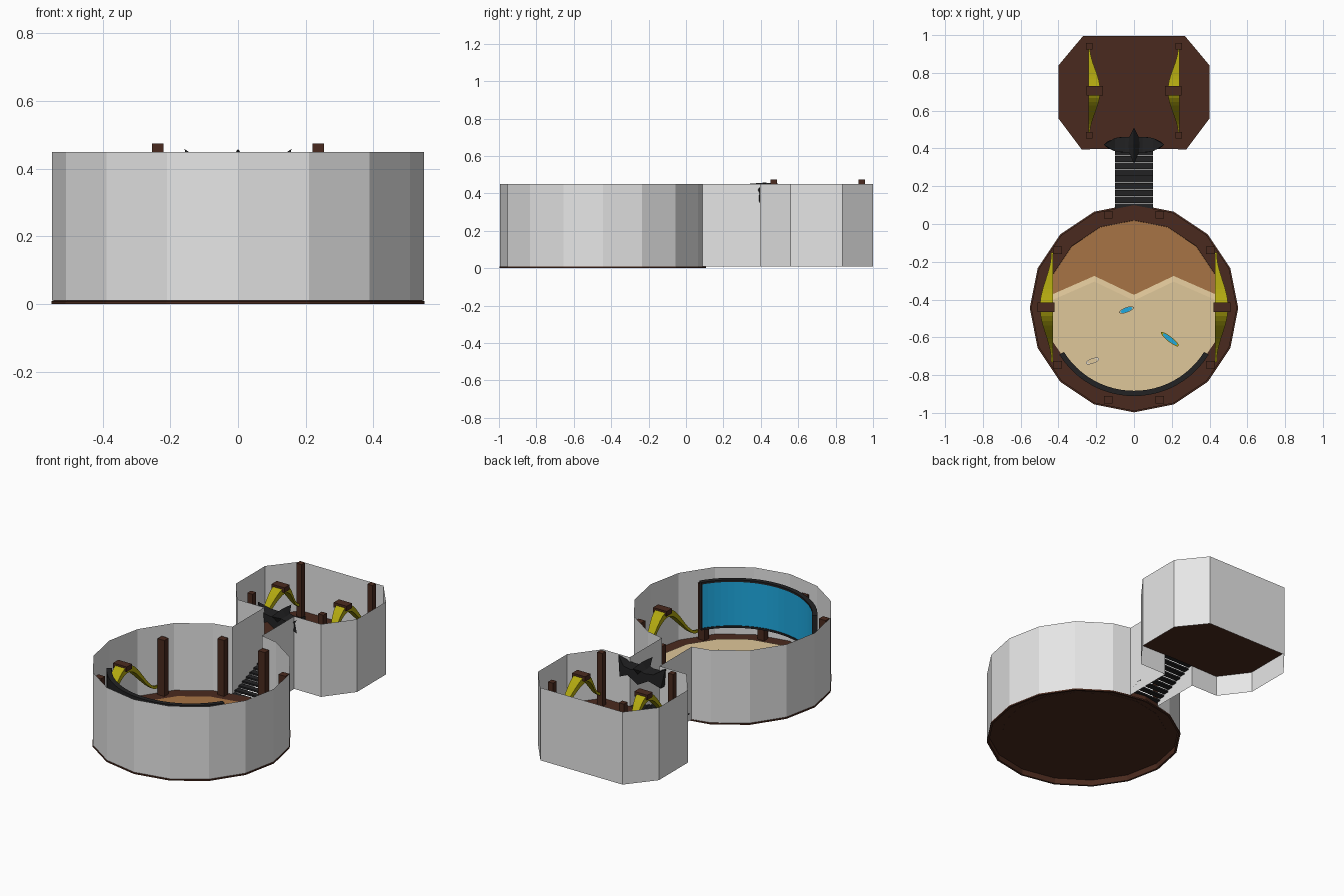
import bpy, bmesh, math
from mathutils import Vector

if "Cube" in bpy.data.objects:
    bpy.data.objects.remove(bpy.data.objects["Cube"])

def material(name, rgb):
    m = bpy.data.materials.new(name)
    m.diffuse_color = (*rgb, 1)
    m.use_nodes = True
    m.node_tree.nodes["Principled BSDF"].inputs["Base Color"].default_value = m.diffuse_color
    return m

GREY = material("wall grey", (0.79, 0.79, 0.79))
BROWN = material("dark wood", (0.068, 0.023, 0.013))
TAN = material("clay brown", (0.39, 0.175, 0.058))
SAND = material("sand", (0.74, 0.57, 0.32))
YELLOW = material("yellow", (0.44, 0.39, 0.005))
BLUE = material("blue", (0.013, 0.40, 0.75))
BLACK = material("charcoal", (0.016, 0.016, 0.017))
CY = -0.445  # centre of the round room

def build(name, verts, faces, mat):
    me = bpy.data.meshes.new(name)
    me.from_pydata([tuple(v) for v in verts], [], faces)
    bm = bmesh.new()
    bm.from_mesh(me)
    bmesh.ops.recalc_face_normals(bm, faces=bm.faces)
    bm.to_mesh(me)
    bm.free()
    me.materials.append(mat)
    ob = bpy.data.objects.new(name, me)
    bpy.context.collection.objects.link(ob)
    return ob

def loft(name, rings, mat, caps=True, loop=False):
    """Skin a list of equal closed rings of points."""
    n, k = len(rings[0]), len(rings)
    verts = [p for r in rings for p in r]
    faces = [(i * n + j, i * n + (j + 1) % n, (i + 1) % k * n + (j + 1) % n, (i + 1) % k * n + j)
             for i in range(k if loop else k - 1) for j in range(n)]
    if caps and not loop:
        faces += [tuple(range(n)), tuple(range((k - 1) * n, k * n))]
    return build(name, verts, faces, mat)

def prism(name, pts, z0, z1, mat, caps=True):
    return loft(name, [[(x, y, z) for x, y in pts] for z in (z0, z1)], mat, caps)

def box(name, c, s, mat):
    x, y, z = c
    a, b, h = (v / 2 for v in s)
    return prism(name, [(x - a, y - b), (x + a, y - b), (x + a, y + b), (x - a, y + b)], z - h, z + h, mat)

def polar(r, deg, z=None):
    a = math.radians(deg)
    p = (r * math.cos(a), CY + r * math.sin(a))
    return p if z is None else (*p, z)

# Outer wall: round room, corridor and back room as one thin sheet
half = [polar(0.55, -90 + 22.5 * i) for i in range(8)]
half += [(0.1, 0.088), (0.1, 0.395), (0.28, 0.395), (0.405, 0.56), (0.405, 0.838), (0.275, 1.0)]
outline = half + [(-x, y) for x, y in reversed(half) if x > 0.01]
prism("outer_wall", outline, 0.01, 0.45, GREY, caps=False)

# Round room floor with raised rim, hollow underneath
profile = [(0.552, 0), (0.552, 0.008), (0.545, 0.009), (0.545, 0.046),
           (0.465, 0.046), (0.465, 0.035), (0.54, 0.035), (0.54, 0)]
loft("round_room_rim", [[polar(r, 22.5 * i, z) for r, z in profile] for i in range(16)], BROWN, loop=True)
disc = [polar(0.467, 22.5 * i) for i in range(16)]
prism("round_room_base", disc, 0.034, 0.038, BROWN)
prism("clay_floor", [polar(0.464, 22.5 * i) for i in range(16)], 0.038, 0.047, TAN)

# Sand with a zigzag edge
arc = [polar(0.465, 180 + 22.5 * i) for i in range(9)]
zig = [(0.45, -0.375), (0.21, -0.27), (0, -0.37), (-0.21, -0.27), (-0.45, -0.375)]
loft("sand_floor", [[(x, y, 0.046) for x, y in arc + zig],
                    [(x, y, 0.053) for x, y in arc + [(x, y - 0.035) for x, y in zig]]], SAND)

# Back room floor
room = [(0.1, 0.398)] + [(x * 0.99, y) for x, y in half[10:13]] + [(0.27, 0.995)]
prism("back_room_floor", room + [(-x, y) for x, y in reversed(room)], 0.135, 0.155, BROWN)

# Open stair treads
for i in range(9):
    box(f"stair_tread_{i+1}", (0, 0.092 + i * 0.036, 0.04 + i * 0.0133), (0.2, 0.034, 0.01), BLACK)

# Posts
for s, side in ((1, "right"), (-1, "left")):
    for i, (x, y) in enumerate([(0.137, 0.05), (0.405, -0.138), (0.405, -0.745), (0.137, -0.93)]):
        box(f"{side}_round_room_post_{i+1}", (s * x, y, 0.21), (0.045, 0.04, 0.35), BROWN)
    for i, y in enumerate((0.47, 0.94)):
        box(f"{side}_back_room_post_{i+1}", (s * 0.237, y, 0.31), (0.034, 0.034, 0.33), BROWN)

# Yellow arched drapes, each with a wooden clamp
def drape(name, s, edge, bulge, yc, span, z0, z1):
    rings = []
    for i in range(25):
        t = -1 + i / 12
        b = (1 + math.cos(math.pi * t)) / 2
        y, z = yc + span * t, z0 + (z1 - z0) * b
        xa, xb = s * edge, s * (edge + math.copysign(0.008, bulge) + bulge * b)
        h = 0.008 + 0.012 * b
        rings.append([(xa, y, z - h), (xb, y, z - h), (xb, y, z + h), (xa, y, z + h)])
    loft(name + "_drape", rings, YELLOW)
    box(name + "_clamp", (s * (edge + bulge / 2 + math.copysign(0.006, bulge)), yc, z1 + 0.012),
        (abs(bulge) + 0.032, 0.05, 0.03), BROWN)

for s, side in ((1, "right"), (-1, "left")):
    drape(side + "_round_room", s, 0.43, 0.06, -0.44, 0.29, 0.09, 0.305)
    drape(side + "_back_room", s, 0.242, -0.055, 0.705, 0.235, 0.225, 0.415)

# Curved blue screen with a charcoal frame
def arc_bar(name, r0, r1, z0, z1, a0, a1, mat, steps=24):
    rings = []
    for i in range(steps + 1):
        a = a0 + (a1 - a0) * i / steps
        rings.append([polar(r0, a, z0), polar(r1, a, z0), polar(r1, a, z1), polar(r0, a, z1)])
    loft(name, rings, mat)

arc_bar("screen_panel", 0.442, 0.456, 0.14, 0.408, -147.5, -32.5, BLUE)
arc_bar("screen_back", 0.456, 0.465, 0.14, 0.408, -147.5, -32.5, BLACK)
arc_bar("screen_frame_top", 0.438, 0.466, 0.408, 0.42, -148, -32, BLACK)
arc_bar("screen_frame_bottom", 0.438, 0.466, 0.13, 0.142, -148, -32, BLACK)
for name, a in (("left", -148), ("right", -33)):
    arc_bar(f"screen_frame_{name}", 0.438, 0.466, 0.14, 0.41, a, a + 1, BLACK, 1)

# Spiked ornament over the doorway, thinning towards its tips
side = [(0, 0.458), (0.045, 0.415), (0.1, 0.42), (0.158, 0.458), (0.138, 0.34), (0.07, 0.375), (0, 0.335)]
wing = side + [(-x, z) for x, z in reversed(side) if x > 0]
loft("door_ornament", [[(x, 0.42 + k * 0.042 * (1 - (x / 0.16) ** 4), z if z < 0.45 or x else 0.43)
                        for x, z in wing] for k in (-1, 1)], BLACK)
ring = [(0.045, 0.42, 0.4), (0, 0.42, 0.458), (-0.045, 0.42, 0.4), (0, 0.42, 0.355)]
build("door_ornament_spikes", ring + [(0, 0.32, 0.45), (0, 0.51, 0.45)],
      [(i, (i + 1) % 4, t) for i in range(4) for t in (4, 5)], BLACK)

# Small boards lying on the sand
for i, (x, y, length, deg, mats) in enumerate([(-0.04, -0.455, 0.085, 20, (SAND, BLUE)),
                                               (0.19, -0.61, 0.12, -38, (YELLOW, BLUE)),
                                               (-0.22, -0.725, 0.075, 20, (GREY, SAND))]):
    d = Vector((math.cos(math.radians(deg)), math.sin(math.radians(deg))))
    n = Vector((-d.y, d.x))
    for k, (scale, z0, z1) in enumerate(((1, 0.052, 0.062), (0.8, 0.062, 0.066))):
        pts = [Vector((x, y)) + d * (math.cos(a) * length / 2 * scale) + n * (math.sin(a) * 0.014 * scale)
               for a in (math.tau * j / 12 for j in range(12))]
        prism(f"board_{i+1}_{'body' if k == 0 else 'top'}", pts, z0, z1, mats[k])
